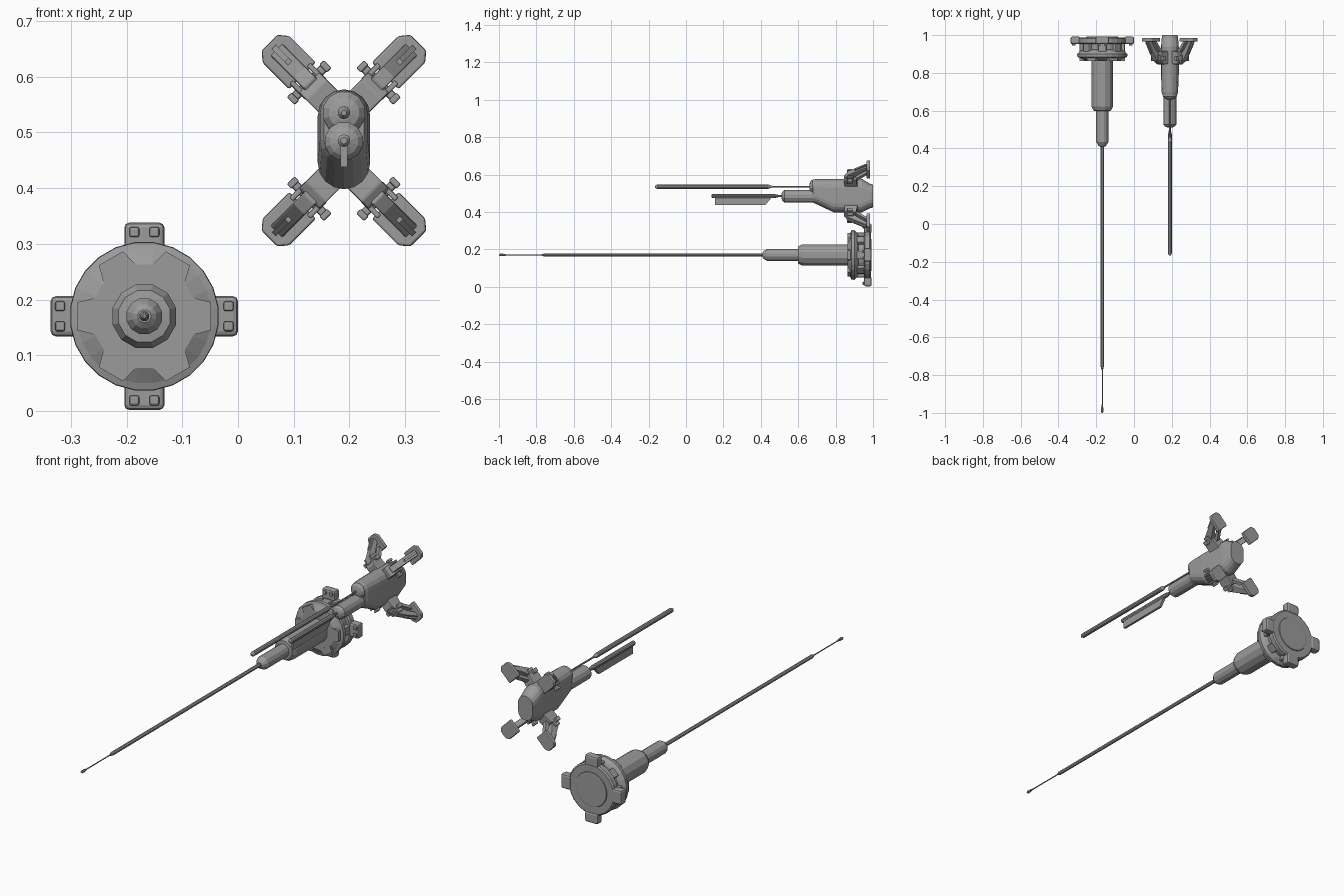
import bpy, bmesh
from math import sin, cos, pi, radians
from mathutils import Matrix, Vector

if "Cube" in bpy.data.objects:
    bpy.data.objects.remove(bpy.data.objects["Cube"])

dark = bpy.data.materials.new("dark_grey")
dark.diffuse_color = (.33, .33, .33, 1)
dark.use_nodes = True
dark.node_tree.nodes["Principled BSDF"].inputs["Base Color"].default_value = dark.diffuse_color


def finish(name, bm, matrix=None, bevel=0):
    bmesh.ops.recalc_face_normals(bm, faces=bm.faces)
    me = bpy.data.meshes.new(name)
    bm.to_mesh(me)
    bm.free()
    me.materials.append(dark)
    ob = bpy.data.objects.new(name, me)
    bpy.context.collection.objects.link(ob)
    if matrix:
        ob.matrix_world = matrix
    if bevel:
        m = ob.modifiers.new("bevel", 'BEVEL')
        m.width, m.segments, m.limit_method = bevel, 2, 'ANGLE'
    return ob


def loft(name, rings):
    """Skin a list of equal-length point rings and cap both ends."""
    bm = bmesh.new()
    vs = [[bm.verts.new(p) for p in r] for r in rings]
    n = len(vs[0])
    for a, b in zip(vs, vs[1:]):
        for i in range(n):
            bm.faces.new((a[i], a[(i + 1) % n], b[(i + 1) % n], b[i]))
    bm.faces.new(vs[0])
    bm.faces.new(vs[-1])
    return finish(name, bm)


def lathe(name, x, z, profile, n=12):
    """Turned part along y; profile is (y, radius)."""
    return loft(name, [[(x + r * cos(2 * pi * (i + .5) / n), y, z + r * sin(2 * pi * (i + .5) / n))
                        for i in range(n)] for y, r in profile])


def box(name, lo, hi, matrix=None, bevel=0.0):
    lo, hi = Vector(lo), Vector(hi)
    bm = bmesh.new()
    bmesh.ops.create_cube(bm, size=1, matrix=Matrix.Translation((lo + hi) / 2)
                          @ Matrix.Diagonal((*(hi - lo), 1)))
    return finish(name, bm, matrix, bevel)


def prism(name, axis, pts, lo, hi, matrix=None, bevel=0.0):
    """Extrude a profile along axis: 'x' uses (y, z) points, 'y' uses (x, z)."""
    bm = bmesh.new()
    place = (lambda a, b, d: (d, a, b)) if axis == 'x' else (lambda a, b, d: (a, d, b))
    f, g = ([bm.verts.new(place(a, b, d)) for a, b in pts] for d in (lo, hi))
    bm.faces.new(f)
    bm.faces.new(g)
    n = len(pts)
    for i in range(n):
        bm.faces.new((f[i], f[(i + 1) % n], g[(i + 1) % n], g[i]))
    return finish(name, bm, matrix, bevel)


def spoke(x, z, deg):
    """Local x = tangent, z = outward radius."""
    return Matrix.Translation((x, 0, z)) @ Matrix.Rotation(radians(deg), 4, 'Y')


# ---- long probe with round base ----
AX, AZ = -.168, .17
lathe("probe_body", AX, AZ, [(.408, .012), (.416, .022), (.434, .033), (.598, .033),
                            (.6, .048), (.622, .059), (.88, .059)])
lathe("probe_rod", AX, AZ, [(-.772, .004), (-.755, .0095), (.42, .0095)], 8)
lathe("probe_wire", AX, AZ, [(-.96, .003), (-.76, .003)], 6)
lathe("probe_tip", AX, AZ, [(-1, .003), (-.994, .007), (-.978, .007), (-.955, .003)], 8)
lathe("base_front_flange", AX, AZ, [(.864, .094), (.88, .121), (.884, .133), (.9, .134),
                                   (.915, .12), (.925, .1)], 24)
lathe("base_core", AX, AZ, [(.9, .105), (.965, .105)], 24)
lathe("base_back_flange", AX, AZ, [(.952, .122), (.958, .129), (.982, .129), (.988, .122)], 24)
lathe("base_back_disc", AX, AZ, [(.98, .09), (.992, .085), (.993, .078)], 24)
for i in range(6):
    # raised lugs flush with the front face
    prism("front_lug", 'y', [(-.034, .085), (.034, .085), (.025, .12), (-.025, .12)],
          .8635, .885, spoke(AX, AZ, 30 + 60 * i))
for i in range(8):
    # spacer blocks between flanges
    box("spacer_block", (-.022, .91, .09), (.022, .957, .12), spoke(AX, AZ, 45 * i), .005)
for i in range(4):
    # clamps with two studs each
    m = spoke(AX, AZ, 90 * i)
    box("clamp", (-.036, .952, .115), (.036, .992, .168), m, .009)
    for s in (-.018, .018):
        box("clamp_stud", (s - .009, .944, .142), (s + .009, .96, .16), m, .004)

# ---- twin probe with four legs ----
BX = .19


def capsule(y, z0, z1, r, n=8):
    pts = []
    for i in range(n + 1):
        a = pi * i / n
        pts.append((BX + r * cos(a), y, z1 - r + r * sin(a)))
    for i in range(n + 1):
        a = pi + pi * i / n
        pts.append((BX + r * cos(a), y, z0 + r + r * sin(a)))
    return pts


loft("main_body", [capsule(*s) for s in ((.68, .45, .572, .036), (.695, .443, .576, .043),
                                         (.79, .398, .577, .047), (.94, .398, .577, .047),
                                         (.985, .42, .55, .043), (1, .424, .546, .04))])
lathe("upper_collar", BX, .535, [(.66, .014), (.664, .028), (.676, .039), (.72, .04)])
lathe("lower_barrel", BX, .484, [(.51, .012), (.516, .026), (.526, .035), (.7, .035)])
lathe("upper_wire", BX, .535, [(.44, .0045), (.67, .0045)], 8)
lathe("upper_rod", BX, .535, [(-.166, .005), (-.155, .0115), (.44, .0115), (.46, .005)], 10)
lathe("lower_rod", BX, .485, [(.136, .006), (.142, .0115), (.47, .0115), (.5, .005), (.53, .005)], 10)
prism("lower_blade", 'x', [(.155, .485), (.155, .438), (.425, .438), (.465, .485)],
      BX - .006, BX + .006)

for deg, hub in ((45, .527), (-45, .527), (135, .443), (-135, .443)):
    m = spoke(BX, hub, deg)
    # arm leaving the body
    prism("leg_arm", 'x', [(.85, .02), (.845, .07), (.855, .086), (.88, .094), (.91, .085), (.92, .02)],
          -.026, .026, m, .003)
    # foot paddle with clipped corners
    prism("foot_plate", 'y', [(-.034, .105), (.034, .105), (.034, .172), (.02, .189),
                              (-.02, .189), (-.034, .172)], .965, .985, m, .004)
    # bent strut and its narrow ridge
    prism("leg_strut", 'x', [(.86, .07), (.85, .088), (.865, .114), (.91, .142), (.972, .175),
                             (.972, .152), (.925, .119), (.89, .085)], -.015, .015, m, .003)
    prism("strut_ridge", 'x', [(.902, .125), (.902, .145), (.958, .178), (.972, .17), (.93, .13)],
          -.005, .005, m)
    # brace from the foot back to the body
    prism("leg_brace", 'x', [(.968, .112), (.975, .135), (.91, .085), (.905, .06)], -.012, .012, m)
    # hinge pin with small end caps
    box("hinge_pin", (-.046, .868, .08), (.046, .886, .096), m, .004)
    for s in (-.041, .041):
        box("hinge_cap", (s - .006, .862, .078), (s + .006, .89, .098), m, .003)
    # cheeks between arm and foot
    for s in (-.022, .022):
        box("hinge_cheek", (s - .005, .862, .07), (s + .005, .895, .112), m, .003)
